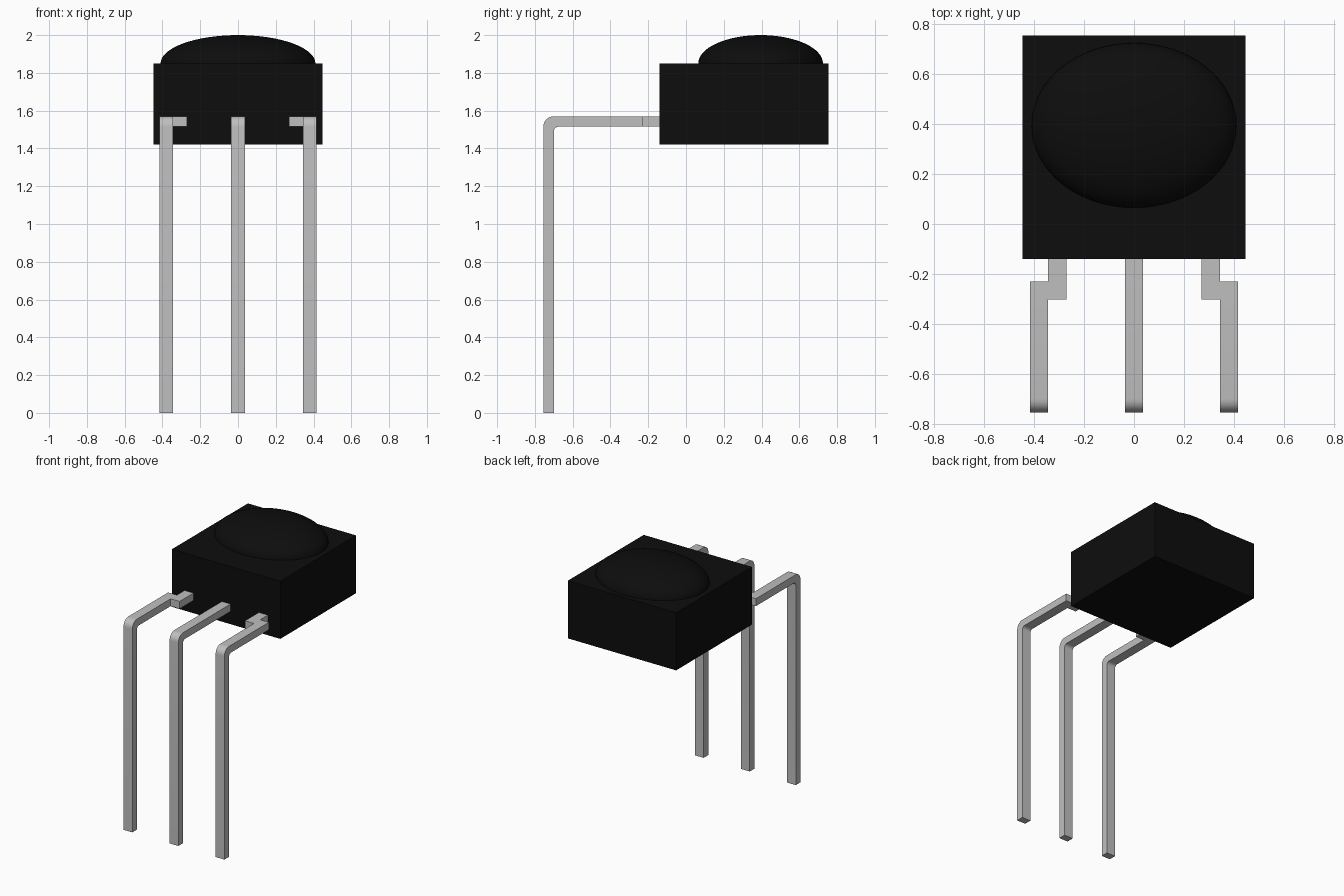
import bpy, bmesh
from math import sin, cos, pi
from mathutils import Matrix

cube = bpy.data.objects.get("Cube")
if cube:
    bpy.data.objects.remove(cube)


def material(name, rgb, rough):
    m = bpy.data.materials.new(name)
    m.use_nodes = True
    m.diffuse_color = (*rgb, 1)
    node = m.node_tree.nodes["Principled BSDF"]
    node.inputs["Base Color"].default_value = (*rgb, 1)
    node.inputs["Roughness"].default_value = rough
    return m


black = material("black plastic", (0.004, 0.004, 0.004), 0.5)
grey = material("grey metal", (0.52, 0.52, 0.52), 0.5)


def finish(bm, name, mat):
    bmesh.ops.recalc_face_normals(bm, faces=bm.faces)
    me = bpy.data.meshes.new(name)
    bm.to_mesh(me)
    bm.free()
    me.materials.append(mat)
    ob = bpy.data.objects.new(name, me)
    bpy.context.collection.objects.link(ob)
    bpy.ops.object.select_all(action="DESELECT")
    bpy.context.view_layer.objects.active = ob
    ob.select_set(True)
    bpy.ops.object.shade_smooth_by_angle(angle=pi / 6)
    return ob


def box(name, lo, hi, mat):
    bm = bmesh.new()
    size = [b - a for a, b in zip(lo, hi)]
    mid = [(a + b) / 2 for a, b in zip(lo, hi)]
    bmesh.ops.create_cube(bm, size=1, matrix=Matrix.LocRotScale(mid, None, size))
    return finish(bm, name, mat)


def prism(name, profile, x0, x1, mat):
    # Extrude a (y, z) profile along x
    bm = bmesh.new()
    face = bm.faces.new([bm.verts.new((x0, y, z)) for y, z in profile])
    ext = bmesh.ops.extrude_face_region(bm, geom=[face])
    verts = [g for g in ext["geom"] if isinstance(g, bmesh.types.BMVert)]
    bmesh.ops.translate(bm, verts=verts, vec=(x1 - x0, 0, 0))
    return finish(bm, name, mat)


def bend(y, z, r, steps=8):
    # Quarter arc from the vertical leg to the horizontal run
    return [(y + r - r * cos(a), z - r + r * sin(a))
            for a in (i * pi / 2 / steps for i in range(steps + 1))]


# Body block
BODY_FRONT, BODY_BOTTOM, BODY_TOP = -0.14, 1.42, 1.85
box("body", (-0.447, BODY_FRONT, BODY_BOTTOM), (0.447, 0.755, BODY_TOP), black)

# Elliptical lens dome on top
bm = bmesh.new()
bmesh.ops.create_uvsphere(bm, u_segments=64, v_segments=32, radius=1)
bmesh.ops.delete(bm, geom=[v for v in bm.verts if v.co.z < -0.01], context="VERTS")
bmesh.ops.transform(bm, verts=bm.verts, matrix=Matrix.LocRotScale(
    (0, 0.395, BODY_TOP), None, (0.41, 0.33, 0.15)))
finish(bm, "lens_dome", black)

# Bent leads
LEAD_TOP, THICK, HALF, OUT = 1.57, 0.055, 0.036, -0.755


def lead(name, x, y_end):
    outer = bend(OUT, LEAD_TOP, 0.055)
    inner = bend(OUT + THICK, LEAD_TOP - THICK, 0.025)
    profile = ([(OUT, 0)] + outer + [(y_end, LEAD_TOP), (y_end, LEAD_TOP - THICK)]
               + inner[::-1] + [(OUT + THICK, 0)])
    prism(name, profile, x - HALF, x + HALF, grey)


lead("middle_lead", 0, BODY_FRONT)
for side, label in ((1, "left"), (-1, "right")):
    lead(label + "_lead", side * 0.38, -0.23)
    # Inward jog that joins the lead to the body
    xs = sorted((side * 0.27, side * (0.38 - HALF)))
    box(label + "_lead_jog", (xs[0], -0.303, LEAD_TOP - THICK),
        (xs[1], BODY_FRONT, LEAD_TOP), grey)
